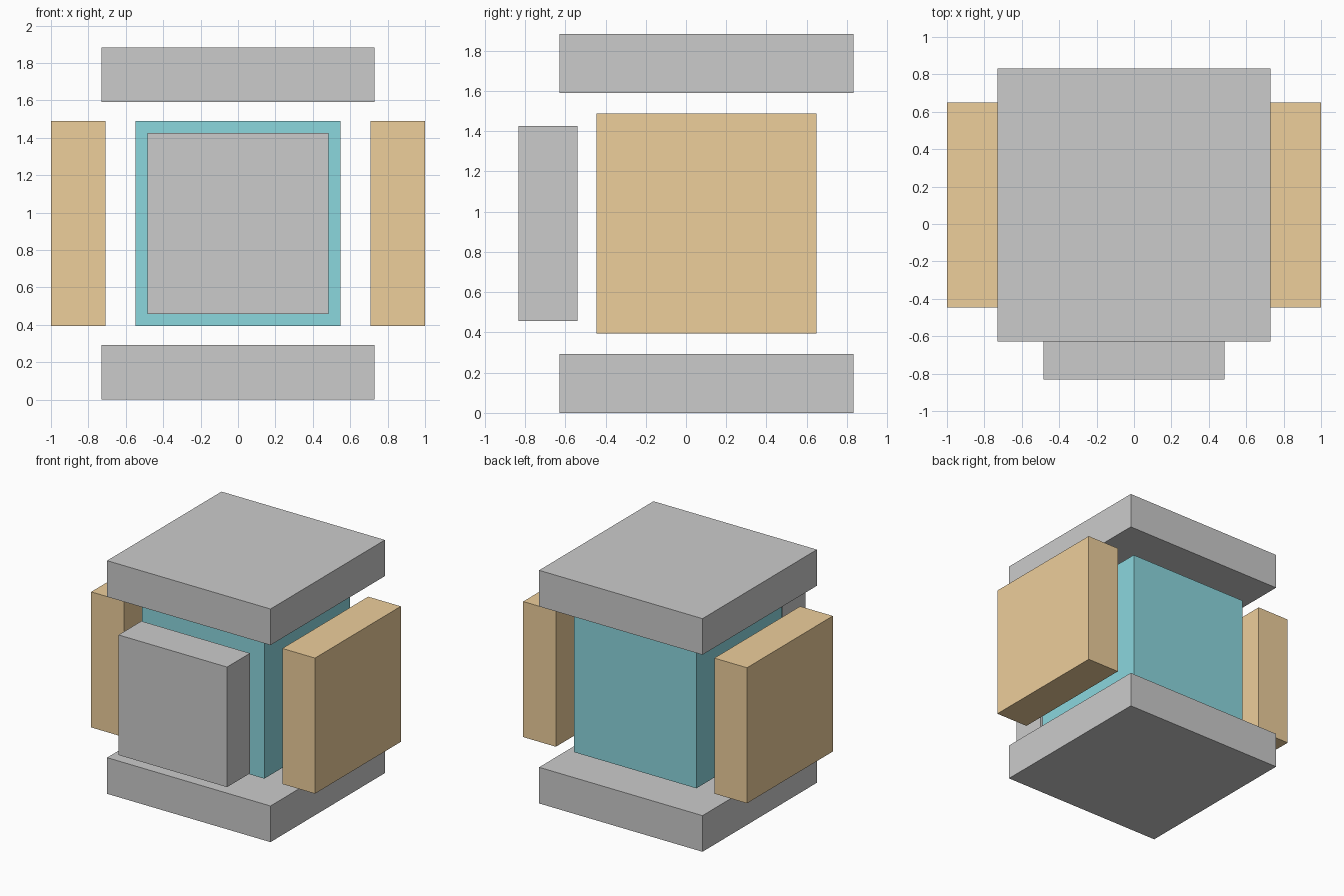
import bpy

if "Cube" in bpy.data.objects:
    bpy.data.objects.remove(bpy.data.objects["Cube"])


def material(name, color):
    mat = bpy.data.materials.new(name)
    mat.diffuse_color = color
    mat.use_nodes = True
    mat.node_tree.nodes["Principled BSDF"].inputs["Base Color"].default_value = mat.diffuse_color
    return mat


def box(name, center, size, mat=None):
    bpy.ops.mesh.primitive_cube_add(size=1, location=center)
    obj = bpy.context.object
    obj.name = name
    obj.scale = size
    bpy.ops.object.transform_apply(location=False, rotation=False, scale=True)
    if mat:
        obj.data.materials.append(mat)
    return obj


teal = material("teal", (0.26, 0.68, 0.73, 1))
orange = material("orange", (0.85, 0.62, 0.33, 1))

THICK = 0.292    # thickness of every outer panel
CORE = 1.095     # edge of the central cube
PLATE = 1.46     # edge of the top and bottom plates
HEIGHT = 1.883
MID_Y, MID_Z = 0.102, HEIGHT / 2

# Central cube
box("core", (0, MID_Y, MID_Z), (CORE, CORE, CORE), teal)

# Plates floating below and above the core
for name, z in (("bottom_plate", THICK / 2), ("top_plate", HEIGHT - THICK / 2)):
    box(name, (0, MID_Y, z), (PLATE, PLATE, THICK))

# Side panels, one on each side
for name, side in (("left_panel", -1), ("right_panel", 1)):
    box(name, (side * (1 - THICK / 2), MID_Y, MID_Z), (THICK, CORE, CORE), orange)

# Smaller front panel; the back stays open
box("front_panel", (0, -0.832 + THICK / 2, MID_Z), (0.97, THICK, 0.97))
